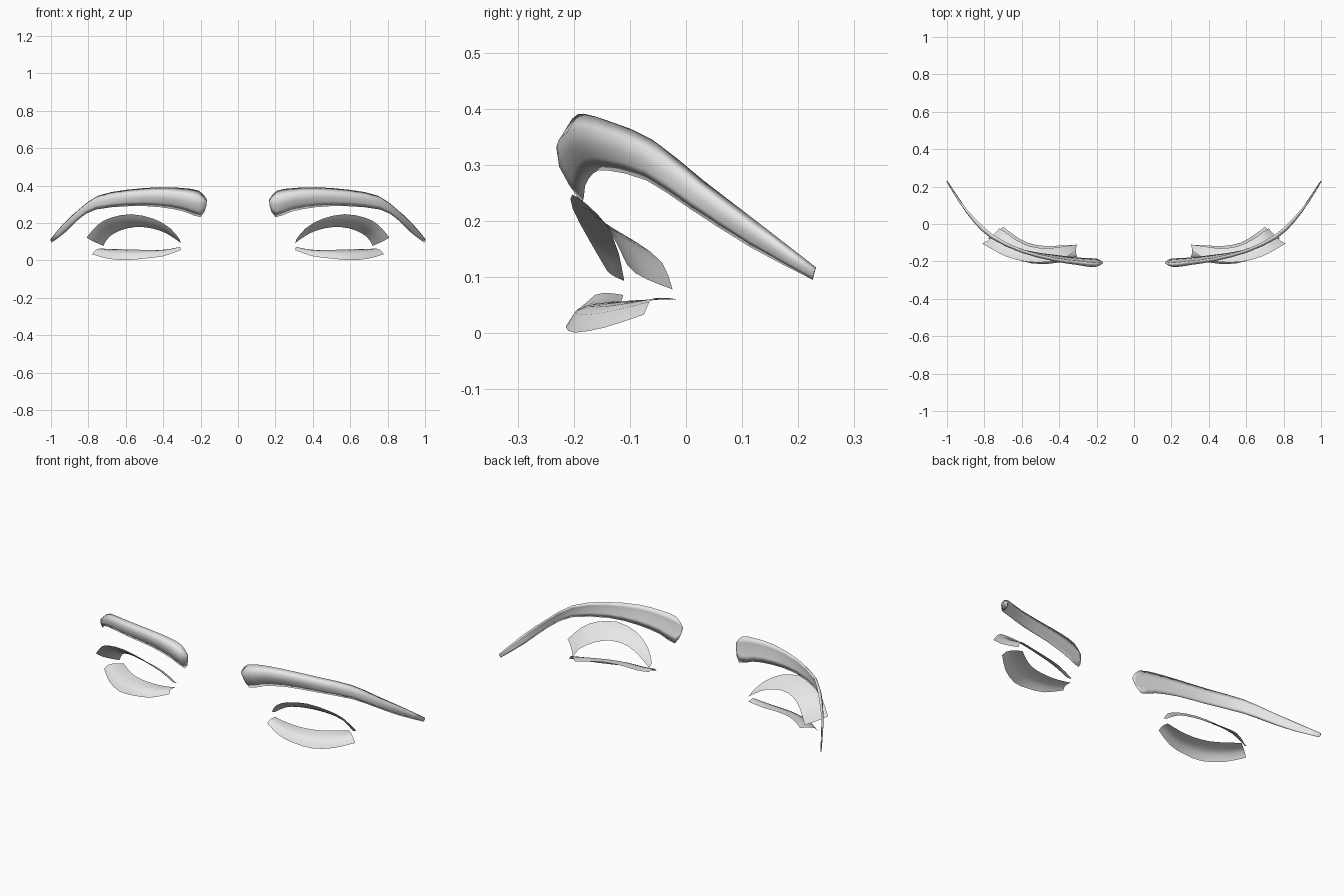
import bpy
import bmesh
import math
from mathutils import Vector

if "Cube" in bpy.data.objects:
    bpy.data.objects.remove(bpy.data.objects["Cube"], do_unlink=True)

grey = bpy.data.materials.new("light grey")
grey.use_nodes = True
COLOUR = (0.8, 0.8, 0.8, 1)
grey.diffuse_color = COLOUR
grey.node_tree.nodes["Principled BSDF"].inputs["Base Color"].default_value = COLOUR


def spline(points, steps):
    """Smooth curve through the points."""
    pts = [Vector(p) for p in points]
    pts = [pts[0] * 2 - pts[1]] + pts + [pts[-1] * 2 - pts[-2]]
    out = []
    for a, b, c, d in zip(pts, pts[1:], pts[2:], pts[3:]):
        for i in range(steps):
            t = i / steps
            out.append(b + ((c - a) * t + (a * 2 - b * 5 + c * 4 - d) * t * t
                            + (b * 3 - a - c * 3 + d) * t ** 3) / 2)
    return out + [pts[-2]]


def bow(t):
    """Section curve, fullest nearer the first edge."""
    return math.sin(math.pi * t ** 0.7)


def strip(name, first_edge, second_edge, bulge, back_bulge=None, steps=2, cuts=4):
    """Loft bowed sections between two edges; a back bulge makes it solid."""
    one, two = spline(first_edge, steps), spline(second_edge, steps)
    last = len(one) - 1
    solid = back_bulge is not None
    for side, word in ((1, "left"), (-1, "right")):
        bm = bmesh.new()
        rings = []
        for i, (a, b) in enumerate(zip(one, two)):
            lo, hi = max(i - 1, 0), min(i + 1, last)
            along = one[hi] + two[hi] - one[lo] - two[lo]
            out = (b - a).cross(along).normalized() * (b - a).length
            if out.y > 0:
                out.negate()
            ring = [a.lerp(b, k / cuts) + out * bulge * bow(k / cuts)
                    for k in range(cuts + 1)]
            if solid:
                ring += [a.lerp(b, k / cuts) + out * back_bulge * bow(k / cuts)
                         for k in range(cuts - 1, 0, -1)]
            rings.append([bm.verts.new((p.x * side, p.y, p.z)) for p in ring])
        count = len(rings[0])
        for r, s in zip(rings, rings[1:]):
            for k in range(count if solid else count - 1):
                n = (k + 1) % count
                bm.faces.new((r[k], r[n], s[n], s[k]))
        if solid:
            bm.faces.new(rings[0])
            bm.faces.new(rings[-1])
        bmesh.ops.recalc_face_normals(bm, faces=bm.faces)
        # Open strips face upward
        if not solid and sum(f.normal.z for f in bm.faces) < 0:
            bmesh.ops.reverse_faces(bm, faces=bm.faces)
        mesh = bpy.data.meshes.new(word + "_" + name)
        bm.to_mesh(mesh)
        bm.free()
        mesh.materials.append(grey)
        mesh.shade_smooth()
        obj = bpy.data.objects.new(word + "_" + name, mesh)
        bpy.context.collection.objects.link(obj)


# Eyebrows: solid tapering lens sections, top edge then bottom edge
strip("eyebrow",
      [(.166, -.207, .325), (.208, -.207, .372), (.3, -.197, .387), (.42, -.182, .391),
       (.6, -.135, .377), (.75, -.06, .345), (.85, .03, .273), (.93, .125, .2), (1, .232, .117)],
      [(.168, -.203, .295), (.2, -.185, .231), (.29, -.18, .262), (.42, -.165, .285),
       (.58, -.14, .29), (.76, -.07, .272), (.85, .008, .221), (.92, .115, .153), (.995, .226, .095)],
      bulge=.23, back_bulge=.03)

# Upper lashes: arched open strips, front edge then lid edge
strip("upper_lash",
      [(.31, -.14, .11), (.36, -.175, .17), (.45, -.202, .222), (.57, -.203, .247),
       (.68, -.175, .228), (.75, -.14, .19), (.81, -.105, .122)],
      [(.305, -.11, .093), (.38, -.12, .143), (.46, -.13, .171), (.55, -.12, .178),
       (.63, -.085, .16), (.69, -.042, .125), (.72, -.024, .078)],
      bulge=.06)

# Lower lashes: shallow open strips rising then levelling, front edge then lid edge
strip("lower_lash",
      [(.305, -.175, .055), (.4, -.205, .022), (.5, -.214, .01), (.6, -.198, .001),
       (.7, -.145, .01), (.78, -.075, .033)],
      [(.31, -.112, .068), (.39, -.115, .057), (.48, -.117, .056), (.57, -.1, .058),
       (.64, -.06, .06), (.7, -.015, .06)],
      bulge=.18)
